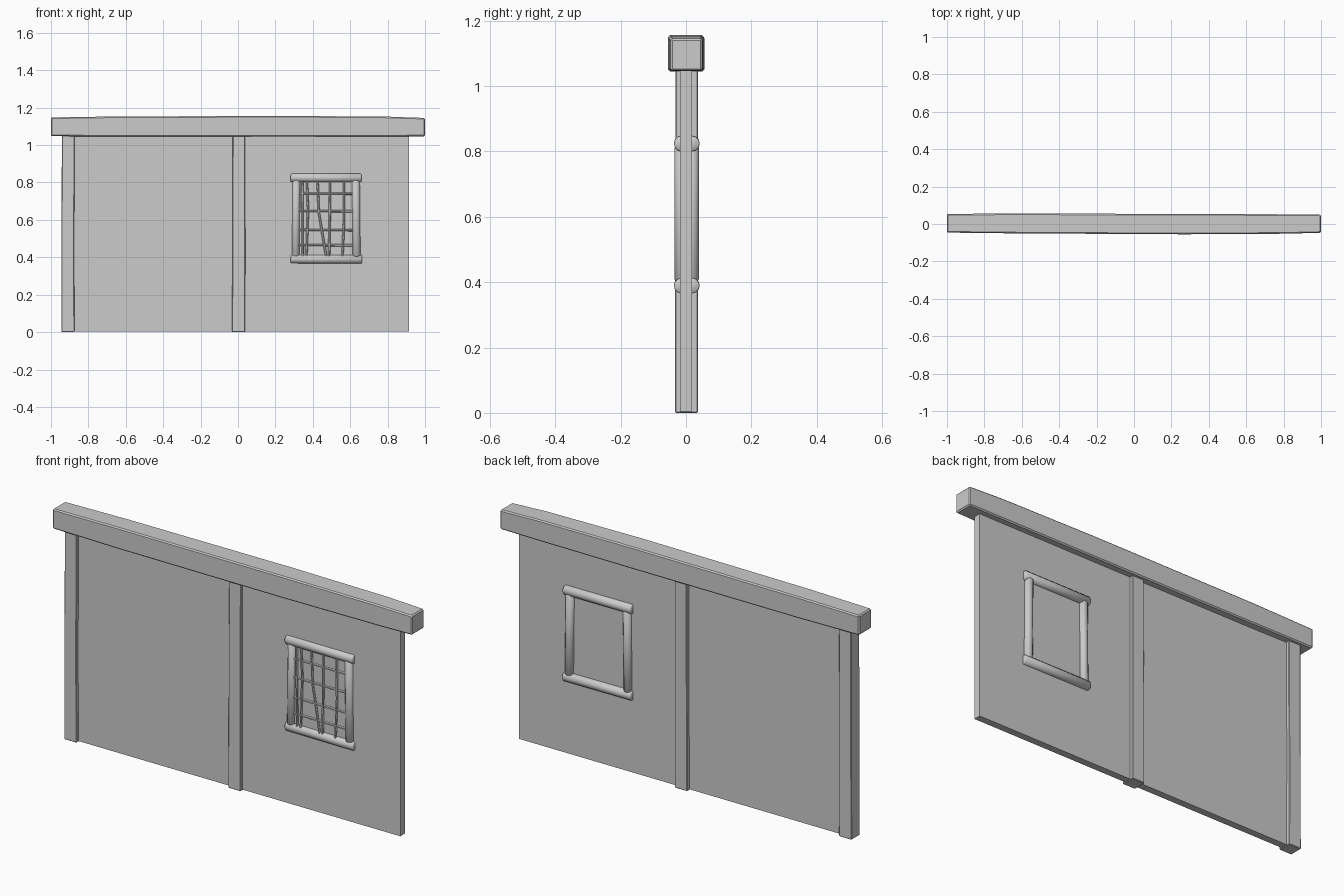
import bpy, bmesh, math
from mathutils import Vector

if "Cube" in bpy.data.objects:
    bpy.data.objects.remove(bpy.data.objects["Cube"])


def finish(name, bm, bevel=0.0, smooth=False):
    bmesh.ops.recalc_face_normals(bm, faces=bm.faces)
    mesh = bpy.data.meshes.new(name)
    bm.to_mesh(mesh)
    bm.free()
    ob = bpy.data.objects.new(name, mesh)
    bpy.context.collection.objects.link(ob)
    if bevel:
        m = ob.modifiers.new("soft_edges", "BEVEL")
        m.width, m.segments, m.limit_method = bevel, 1, "ANGLE"
    if smooth:
        bpy.ops.object.select_all(action="DESELECT")
        ob.select_set(True)
        bpy.context.view_layer.objects.active = ob
        bpy.ops.object.shade_smooth_by_angle(angle=math.radians(50))
    return ob


def loft(name, rings, **kw):
    """Skin a list of rings of points and cap both ends."""
    bm = bmesh.new()
    rows = [[bm.verts.new(p) for p in r] for r in rings]
    n = len(rows[0])
    for a, b in zip(rows, rows[1:]):
        for i in range(n):
            bm.faces.new((a[i], a[(i + 1) % n], b[(i + 1) % n], b[i]))
    bm.faces.new(rows[0][::-1])
    bm.faces.new(rows[-1])
    return finish(name, bm, **kw)


def rect_z(x0, x1, y0, y1, z):
    return [(x0, y0, z), (x1, y0, z), (x1, y1, z), (x0, y1, z)]


def rect_x(x, y0, y1, z0, z1):
    return [(x, y0, z0), (x, y1, z0), (x, y1, z1), (x, y0, z1)]


def rod(name, points, radius, sides):
    """Round rod through points, one radius for all or one per point."""
    pts = [Vector(p) for p in points]
    d = (pts[-1] - pts[0]).normalized()
    u = d.cross(Vector((0, 1, 0))).normalized()
    v = d.cross(u)
    rings = []
    for i, p in enumerate(pts):
        r = radius[i] if isinstance(radius, (list, tuple)) else radius
        angles = [2 * math.pi * k / sides for k in range(sides)]
        rings.append([p + u * r * math.cos(a) + v * r * math.sin(a) for a in angles])
    return loft(name, rings, smooth=True)


# Wall panel
loft("wall_panel", [rect_z(-0.935, 0.915, -0.018, 0.018, z) for z in (0.004, 1.07)])

# Slightly crooked posts
loft("left_post", [rect_z(-0.945, -0.875, -0.033, 0.036, 0),
                   rect_z(-0.943, -0.876, -0.034, 0.035, 0.5),
                   rect_z(-0.942, -0.874, -0.032, 0.036, 1.07)], bevel=0.003)
loft("middle_post", [rect_z(-0.032, 0.038, -0.033, 0.036, 0),
                     rect_z(-0.030, 0.039, -0.034, 0.036, 0.4),
                     rect_z(-0.028, 0.038, -0.032, 0.036, 1.07)], bevel=0.003)

# Rough-hewn top beam
loft("top_beam", [rect_x(-1.0, -0.046, 0.054, 1.048, 1.148),
                  rect_x(-0.65, -0.050, 0.056, 1.045, 1.153),
                  rect_x(0.27, -0.055, 0.054, 1.045, 1.156),
                  rect_x(0.80, -0.052, 0.052, 1.046, 1.152),
                  rect_x(1.0, -0.047, 0.050, 1.047, 1.145)], bevel=0.006)

# Window frame logs on both faces of the wall
for side, y in (("front", -0.013), ("back", 0.018)):
    for part, a, b, r in (
            ("left", (0.308, 0.405), (0.312, 0.815), 0.021),
            ("right", (0.634, 0.405), (0.630, 0.815), 0.022),
            ("top", (0.282, 0.825), (0.660, 0.824), 0.024),
            ("bottom", (0.282, 0.391), (0.663, 0.389), 0.024)):
        p, q = Vector((a[0], y, a[1])), Vector((b[0], y, b[1]))
        e = (q - p).normalized() * 0.004
        rod(f"window_{side}_{part}", [p, p + e, q - e, q],
            [r - 0.004, r, r, r - 0.004], 12)

# Lattice on the front of the window
for i, z in enumerate((0.742, 0.648, 0.547, 0.466)):
    rod(f"lattice_row_{i}", [(0.32, -0.020, z), (0.625, -0.020, z - 0.002)], 0.006, 6)
columns = ([(0.343, 0.81), (0.346, 0.40)],
           [(0.368, 0.81), (0.374, 0.66), (0.366, 0.40)],
           [(0.425, 0.81), (0.432, 0.64), (0.472, 0.40)],
           [(0.492, 0.81), (0.490, 0.60), (0.487, 0.40)],
           [(0.566, 0.81), (0.567, 0.60), (0.558, 0.40)])
for i, col in enumerate(columns):
    rod(f"lattice_column_{i}", [(x, -0.024, z) for x, z in col], 0.006, 6)
